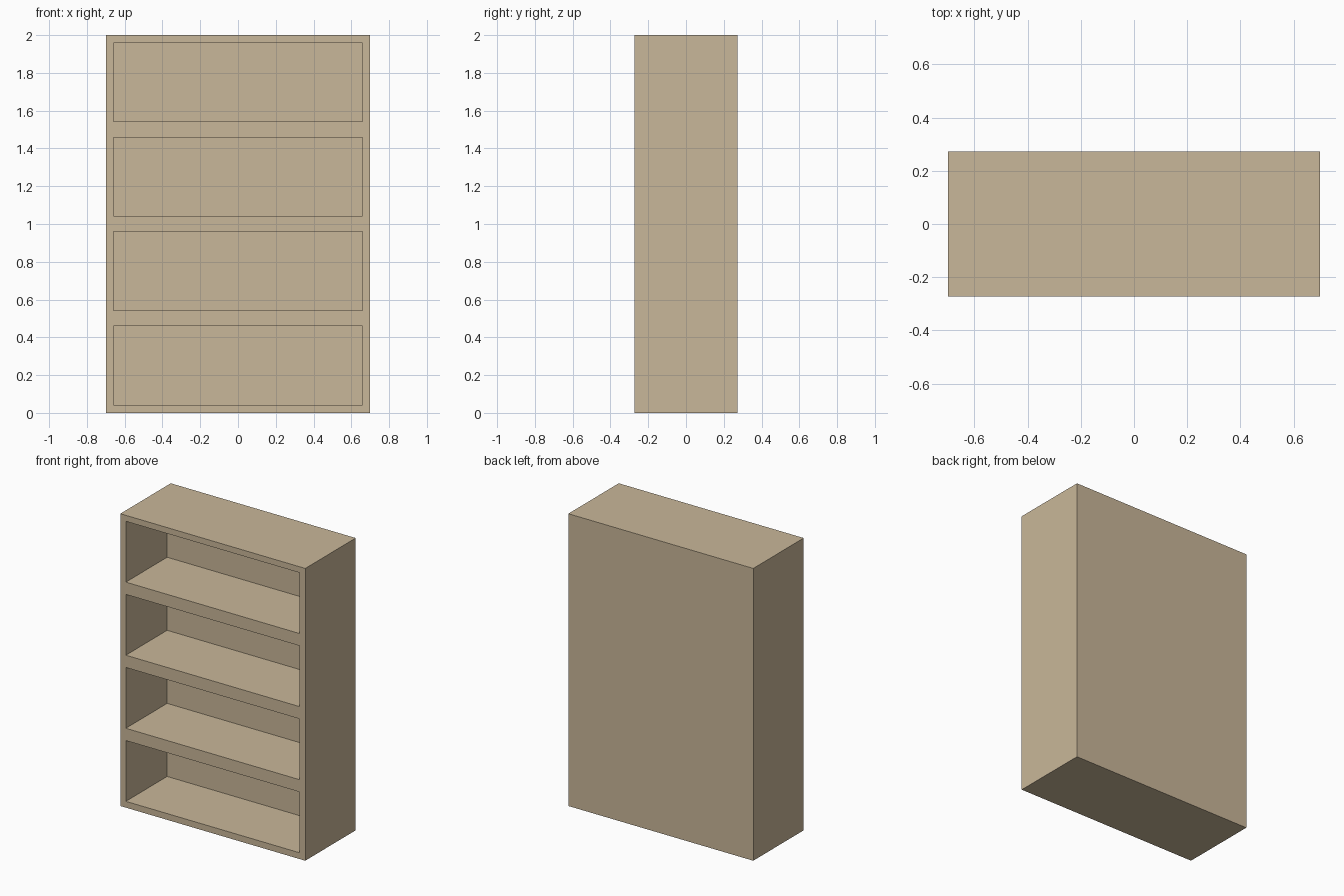
import bpy, bmesh
from mathutils import Vector

if "Cube" in bpy.data.objects:
    bpy.data.objects.remove(bpy.data.objects["Cube"])

W, D, H = 1.40, 0.545, 2.0      # overall size
WALL = 0.042                    # side, top and bottom board thickness
BAY = 0.5                       # height of one shelf bay
BAYS = 4
RECESS = 0.446                  # depth of each open bay

wood = bpy.data.materials.new("light_tan_wood")
wood.diffuse_color = (0.584, 0.474, 0.319, 1)
wood.use_nodes = True
wood.node_tree.nodes["Principled BSDF"].inputs["Base Color"].default_value = wood.diffuse_color

bm = bmesh.new()

# outer case
bmesh.ops.create_cube(bm, size=1.0)
for v in bm.verts:
    v.co = Vector((v.co.x * W, v.co.y * D, (v.co.z + 0.5) * H))


def cut(co, normal):
    bmesh.ops.bisect_plane(bm, geom=bm.verts[:] + bm.edges[:] + bm.faces[:],
                           plane_co=co, plane_no=normal)


# score the outlines of the bays
for s in (-1, 1):
    cut((s * (W / 2 - WALL), 0, 0), (1, 0, 0))
for i in range(BAYS):
    for z in (i * BAY + WALL + 0.001, (i + 1) * BAY - WALL + 0.001):
        cut((0, 0, z), (0, 0, 1))


def is_opening(f):
    c = f.calc_center_median()
    return (f.normal.y < -0.9 and abs(c.x) < W / 2 - WALL
            and WALL * 1.1 < c.z % BAY < BAY - WALL * 1.1)


# push the open bays in, leaving the shelves and back panel
bm.normal_update()
openings = [f for f in bm.faces if is_opening(f)]
res = bmesh.ops.extrude_face_region(bm, geom=openings)
moved = [g for g in res["geom"] if isinstance(g, bmesh.types.BMVert)]
bmesh.ops.translate(bm, verts=moved, vec=(0, RECESS, 0))
left = [f for f in openings if f.is_valid]
if left:
    bmesh.ops.delete(bm, geom=left, context='FACES_ONLY')
bmesh.ops.recalc_face_normals(bm, faces=bm.faces[:])

me = bpy.data.meshes.new("bookcase")
bm.to_mesh(me)
bm.free()
me.materials.append(wood)
bpy.context.collection.objects.link(bpy.data.objects.new("bookcase", me))
